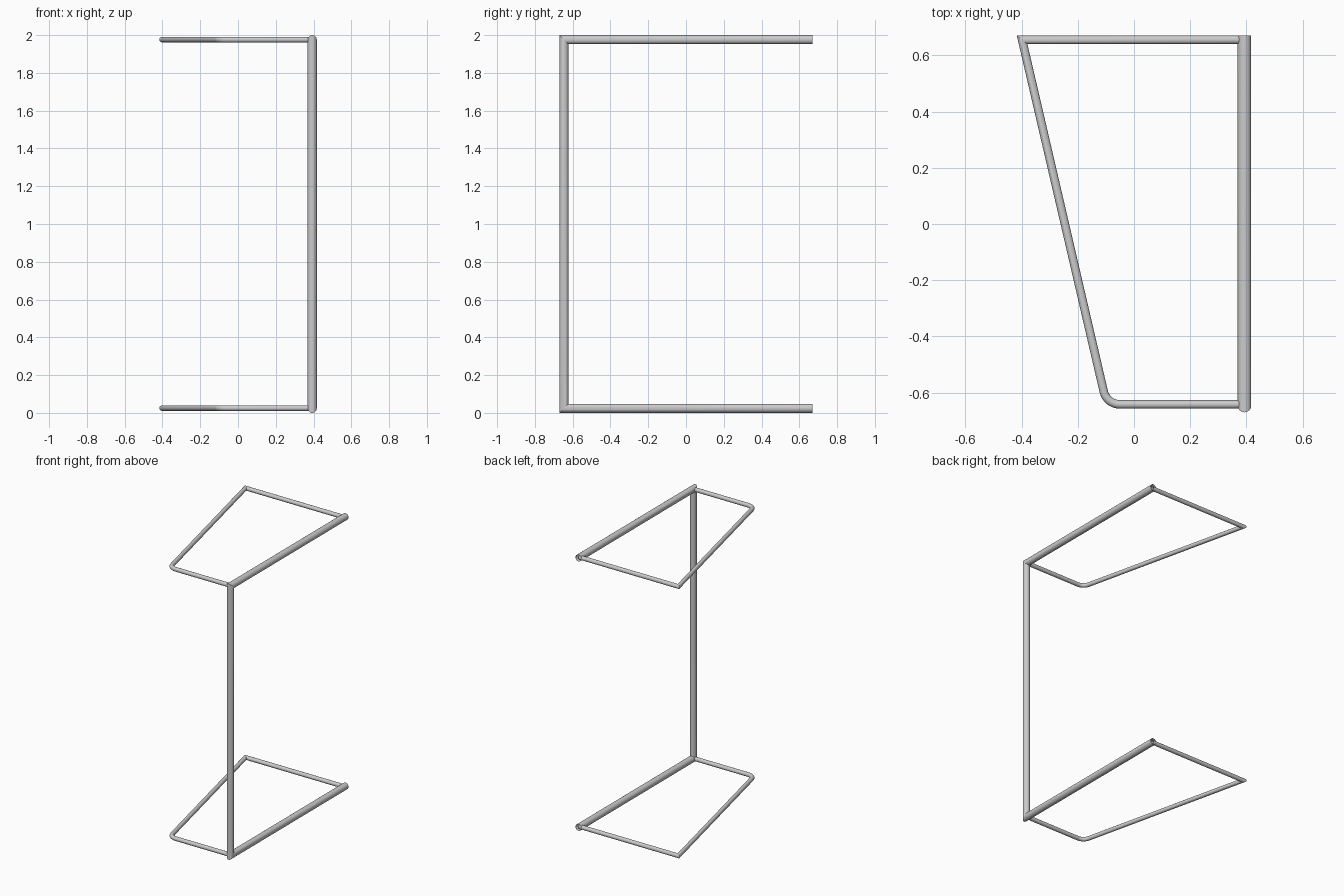
import bpy, bmesh, math
from mathutils import Vector

if "Cube" in bpy.data.objects:
    bpy.data.objects.remove(bpy.data.objects["Cube"])

SIDES = 24


def tube(name, path, radius, normal):
    """Sweep an open round tube along a planar path with mitred corners."""
    pts = [Vector(p) for p in path]
    n = Vector(normal)
    bm = bmesh.new()
    rings = []
    for i, p in enumerate(pts):
        d_in = (p - pts[max(i - 1, 0)]).normalized()
        d_out = (pts[min(i + 1, len(pts) - 1)] - p).normalized()
        if i == 0:
            d_in = d_out
        if i == len(pts) - 1:
            d_out = d_in
        tangent = (d_in + d_out).normalized()
        side = n.cross(tangent) / tangent.dot(d_in)
        rings.append([bm.verts.new(p + radius * (math.cos(a) * side + math.sin(a) * n))
                      for a in (2 * math.pi * k / SIDES for k in range(SIDES))])
    for a, b in zip(rings, rings[1:]):
        for k in range(SIDES):
            j = (k + 1) % SIDES
            bm.faces.new((a[k], a[j], b[j], b[k]))
    bmesh.ops.recalc_face_normals(bm, faces=bm.faces)
    mesh = bpy.data.meshes.new(name)
    bm.to_mesh(mesh)
    bm.free()
    obj = bpy.data.objects.new(name, mesh)
    bpy.context.collection.objects.link(obj)
    bpy.ops.object.select_all(action='DESELECT')
    obj.select_set(True)
    bpy.context.view_layer.objects.active = obj
    bpy.ops.object.shade_smooth_by_angle(angle=math.radians(30))
    return obj


def fillet(prev, corner, nxt, r, steps=8):
    """Arc points rounding the corner between two straight runs."""
    c = Vector(corner)
    u, v = (Vector(prev) - c).normalized(), (Vector(nxt) - c).normalized()
    half = u.angle(v) / 2
    start = c + u * (r / math.tan(half))
    centre = c + (u + v).normalized() * (r / math.sin(half))
    e1 = (start - centre).normalized()
    turn = math.pi - 2 * half
    return [centre + r * (math.cos(t) * e1 - math.sin(t) * u)
            for t in (turn * k / steps for k in range(steps + 1))]


# Thick C-shaped main frame: post with a top and bottom rail
R, X, BACK, FRONT = 0.024, 0.393, 0.67, -0.646
LOW, HIGH = R, 2 - R
tube("main_frame", [(X, BACK, HIGH), (X, FRONT, HIGH), (X, FRONT, LOW), (X, BACK, LOW)],
     R, (1, 0, 0))

# Thin side loops at the top and bottom
for name, z in (("lower_loop", LOW + 0.001), ("upper_loop", HIGH)):
    back_in, back_out = (X, 0.655, z), (-0.398, 0.655, z)
    corner, front_in = (-0.097, -0.642, z), (X, -0.642, z)
    bend = fillet(back_out, corner, front_in, 0.06)
    tube(name, [back_in, back_out, *bend, front_in], 0.015, (0, 0, 1))
